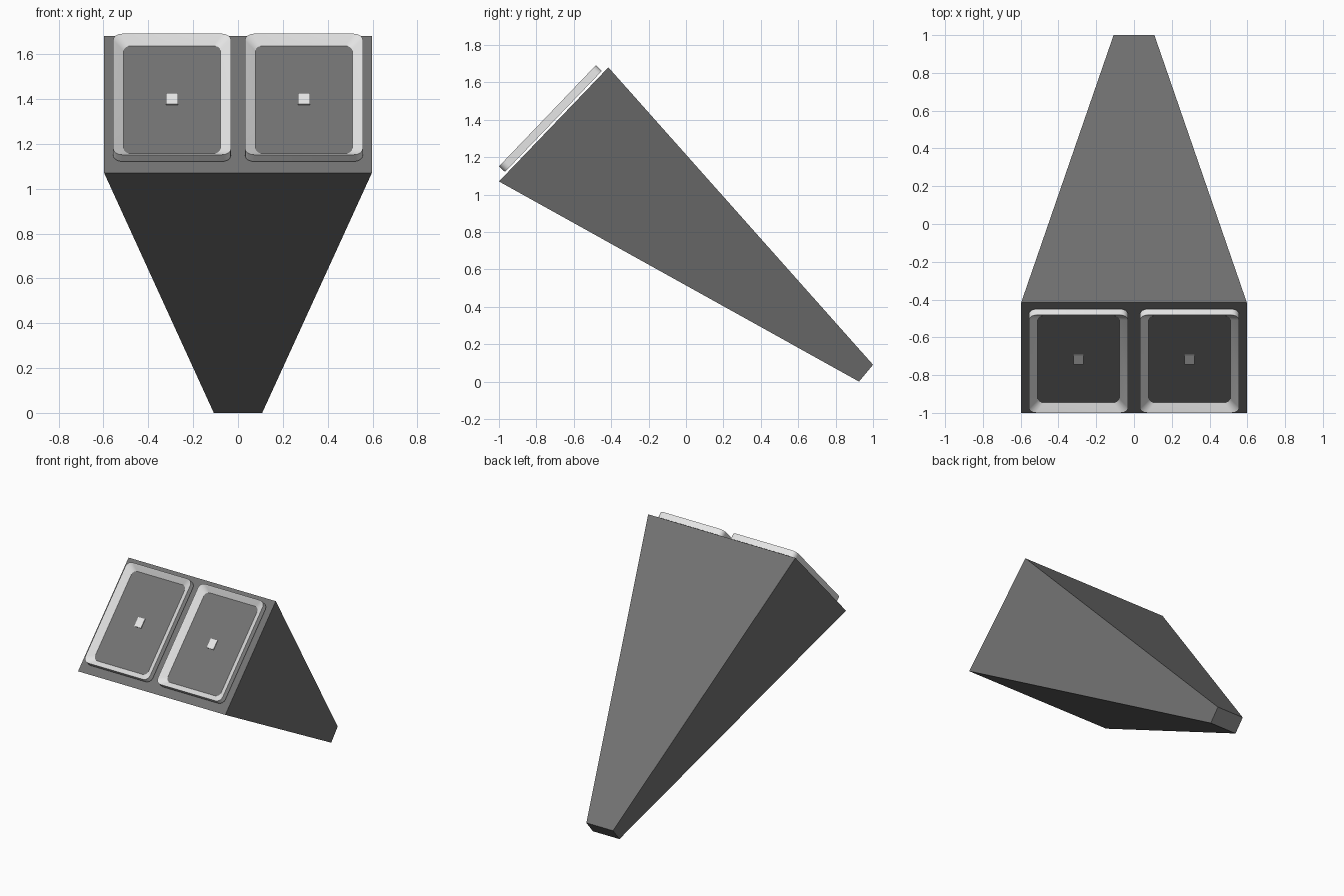
import bpy, bmesh, math
from mathutils import Matrix, Vector

if "Cube" in bpy.data.objects:
    bpy.data.objects.remove(bpy.data.objects["Cube"])


def material(name, value):
    m = bpy.data.materials.new(name)
    m.diffuse_color = (value, value, value, 1)
    m.use_nodes = True
    m.node_tree.nodes["Principled BSDF"].inputs["Base Color"].default_value = m.diffuse_color
    return m


dark = material("dark grey", 0.17)
light = material("light grey", 0.8)


def make_object(name, bm, mats):
    bmesh.ops.recalc_face_normals(bm, faces=bm.faces[:])
    mesh = bpy.data.meshes.new(name)
    bm.to_mesh(mesh)
    bm.free()
    for m in mats:
        mesh.materials.append(m)
    ob = bpy.data.objects.new(name, mesh)
    bpy.context.collection.objects.link(ob)
    return ob


def bridge(bm, a, b):
    n = len(a)
    return [bm.faces.new((a[i], a[(i + 1) % n], b[(i + 1) % n], b[i])) for i in range(n)]


# Tapered housing: large tilted front end, small rear end
LOW, HIGH = Vector((0, -1.0, 1.07)), Vector((0, -0.415, 1.68))


def end_loop(bm, half, low, high):
    pts = [(-half, *low), (half, *low), (half, *high), (-half, *high)]
    return [bm.verts.new(p) for p in pts]


bm = bmesh.new()
front = end_loop(bm, 0.597, LOW.yz, HIGH.yz)
rear = end_loop(bm, 0.108, (0.925, 0.0), (1.0, 0.09))
bridge(bm, front, rear)
bm.faces.new(front)
bm.faces.new(rear)
make_object("housing", bm, [dark])

# Local frame of the front end: x across, y up the slope, z outward
up = (HIGH - LOW).normalized()
side = Vector((1, 0, 0))
out = side.cross(up)
basis = Matrix((side, up, out)).transposed().to_4x4()


def placed(x):
    return Matrix.Translation(LOW + up * 0.433 + side * x) @ basis


def rounded_loop(bm, hx, hy, r, z, seg=4):
    verts = []
    for k, (sx, sy) in enumerate(((1, 1), (-1, 1), (-1, -1), (1, -1))):
        for i in range(seg + 1):
            a = math.pi / 2 * (k + i / seg)
            verts.append(bm.verts.new((sx * (hx - r) + r * math.cos(a),
                                       sy * (hy - r) + r * math.sin(a), z)))
    return verts


for label, x in (("left", -0.294), ("right", 0.294)):
    # Raised tray with a sloping rim and a dark floor
    bm = bmesh.new()
    back = rounded_loop(bm, 0.263, 0.374, 0.04, 0.012)
    rim = rounded_loop(bm, 0.263, 0.374, 0.04, 0.056)
    inner = rounded_loop(bm, 0.216, 0.333, 0.032, 0.021)
    bridge(bm, back, rim)
    bridge(bm, rim, inner)
    bm.faces.new(back)
    floor = bm.faces.new(inner)
    floor.material_index = 1
    tray = make_object(label + "_tray", bm, [light, dark])
    tray.matrix_world = placed(x)
    bpy.ops.object.select_all(action='DESELECT')
    tray.select_set(True)
    bpy.context.view_layer.objects.active = tray
    bpy.ops.object.shade_smooth_by_angle(angle=math.radians(30))

    # Small light plate in the middle of the floor
    bm = bmesh.new()
    bmesh.ops.create_cube(bm, size=1, matrix=Matrix.Translation((0, 0, 0.024))
                          @ Matrix.Diagonal((0.054, 0.068, 0.007, 1)))
    plate = make_object(label + "_centre_plate", bm, [light])
    plate.matrix_world = placed(x)
